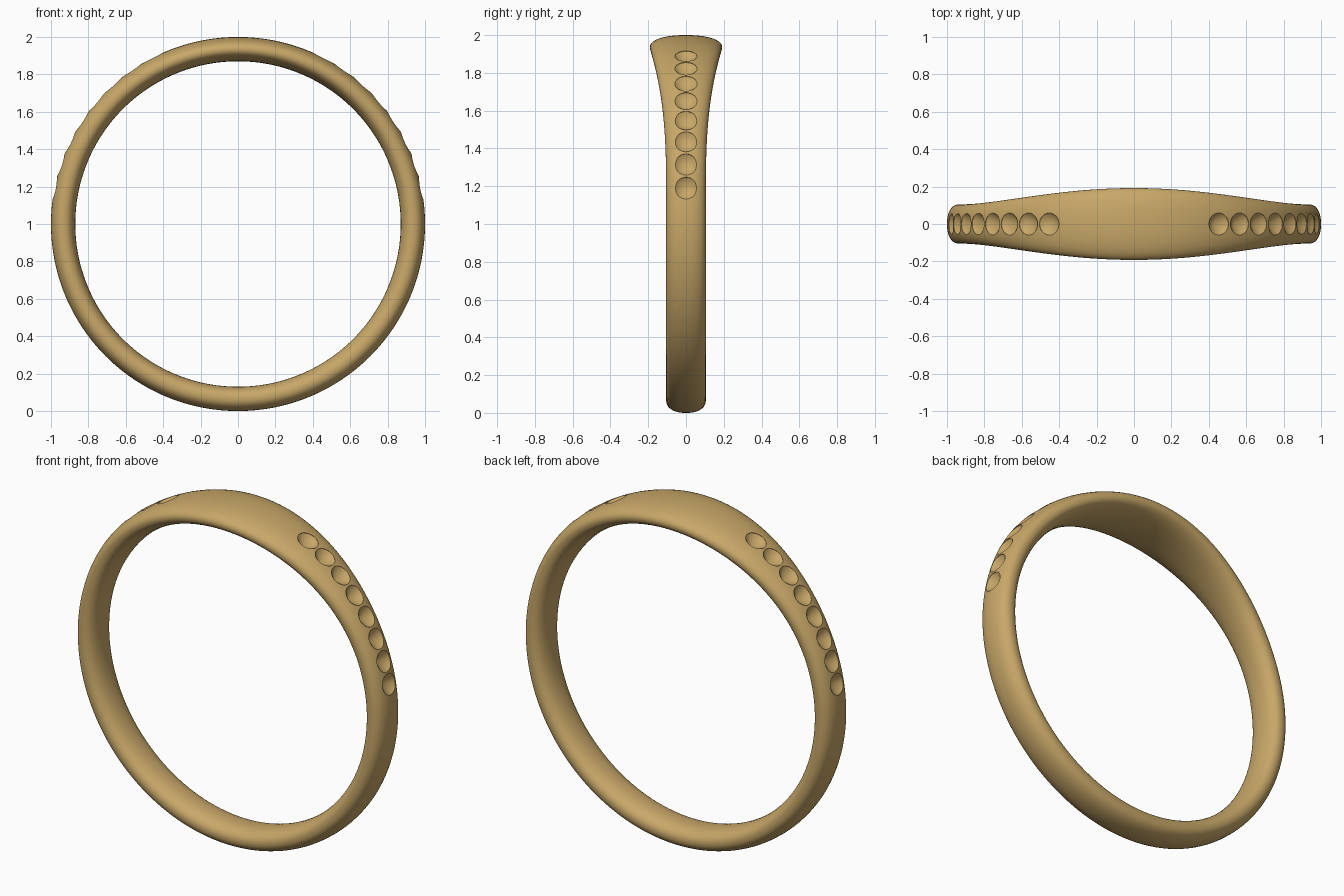
import bpy, bmesh
from math import sin, cos, pi, radians, copysign
from mathutils import Matrix, Vector

if "Cube" in bpy.data.objects:
    bpy.data.objects.remove(bpy.data.objects["Cube"])

MID, HALF_T = 0.935, 0.065      # mid radius and half thickness of the band
N_RING, N_SEC = 192, 40


def half_width(a):
    """Half width of the band at angle a from the top."""
    a = min(abs(a), radians(80))
    return 0.105 + 0.087 * ((1 + cos(a * 180 / 80)) / 2) ** 1.3


def power(v, e):
    return copysign(abs(v) ** e, v)


def make_object(name, bm):
    bmesh.ops.recalc_face_normals(bm, faces=bm.faces)
    me = bpy.data.meshes.new(name)
    bm.to_mesh(me)
    bm.free()
    ob = bpy.data.objects.new(name, me)
    bpy.context.collection.objects.link(ob)
    return ob


# Band: rounded section swept round the finger hole, wider at the top
bm = bmesh.new()
rings = []
for i in range(N_RING):
    a = -pi + 2 * pi * i / N_RING
    w = half_width(a)
    ring = []
    for j in range(N_SEC):
        t = 2 * pi * j / N_SEC
        r = MID + HALF_T * power(sin(t), 0.9)
        ring.append(bm.verts.new((r * sin(a), w * power(cos(t), 0.9), 1 + r * cos(a))))
    rings.append(ring)
for i in range(N_RING):
    p, q = rings[i], rings[(i + 1) % N_RING]
    for j in range(N_SEC):
        k = (j + 1) % N_SEC
        bm.faces.new((p[j], p[k], q[k], q[j]))
band = make_object("ring_band", bm)

# Stone seats: eight conical drill bits down each shoulder
bm = bmesh.new()
SEAT_R, SIDES = 0.059, 32
for side in (-1, 1):
    for n in range(8):
        rot = Matrix.Translation((0, 0, 1)) @ Matrix.Rotation(side * radians(27 + 7.43 * n), 4, 'Y')
        tip = bm.verts.new(rot @ Vector((0, 0, 0.945)))
        low, high = [[bm.verts.new(rot @ Vector((SEAT_R * cos(2 * pi * s / SIDES),
                                                 SEAT_R * sin(2 * pi * s / SIDES), h)))
                      for s in range(SIDES)] for h in (0.995, 1.05)]
        for s in range(SIDES):
            k = (s + 1) % SIDES
            bm.faces.new((tip, low[k], low[s]))
            bm.faces.new((low[s], low[k], high[k], high[s]))
        bm.faces.new(high)
cutter = make_object("seat_cutter", bm)
cutter.hide_render = True

# Cut the seats into the band
mod = band.modifiers.new("seats", 'BOOLEAN')
mod.operation = 'DIFFERENCE'
mod.solver = 'EXACT'
mod.object = cutter
bpy.context.view_layer.objects.active = band
band.select_set(True)
bpy.ops.object.modifier_apply(modifier=mod.name)
bpy.data.objects.remove(cutter)
bpy.ops.object.shade_smooth_by_angle(angle=radians(30))

# Gold
gold = bpy.data.materials.new("gold")
gold.diffuse_color = (0.58, 0.39, 0.14, 1)
gold.use_nodes = True
gold.node_tree.nodes["Principled BSDF"].inputs["Base Color"].default_value = gold.diffuse_color
band.data.materials.clear()
band.data.materials.append(gold)
